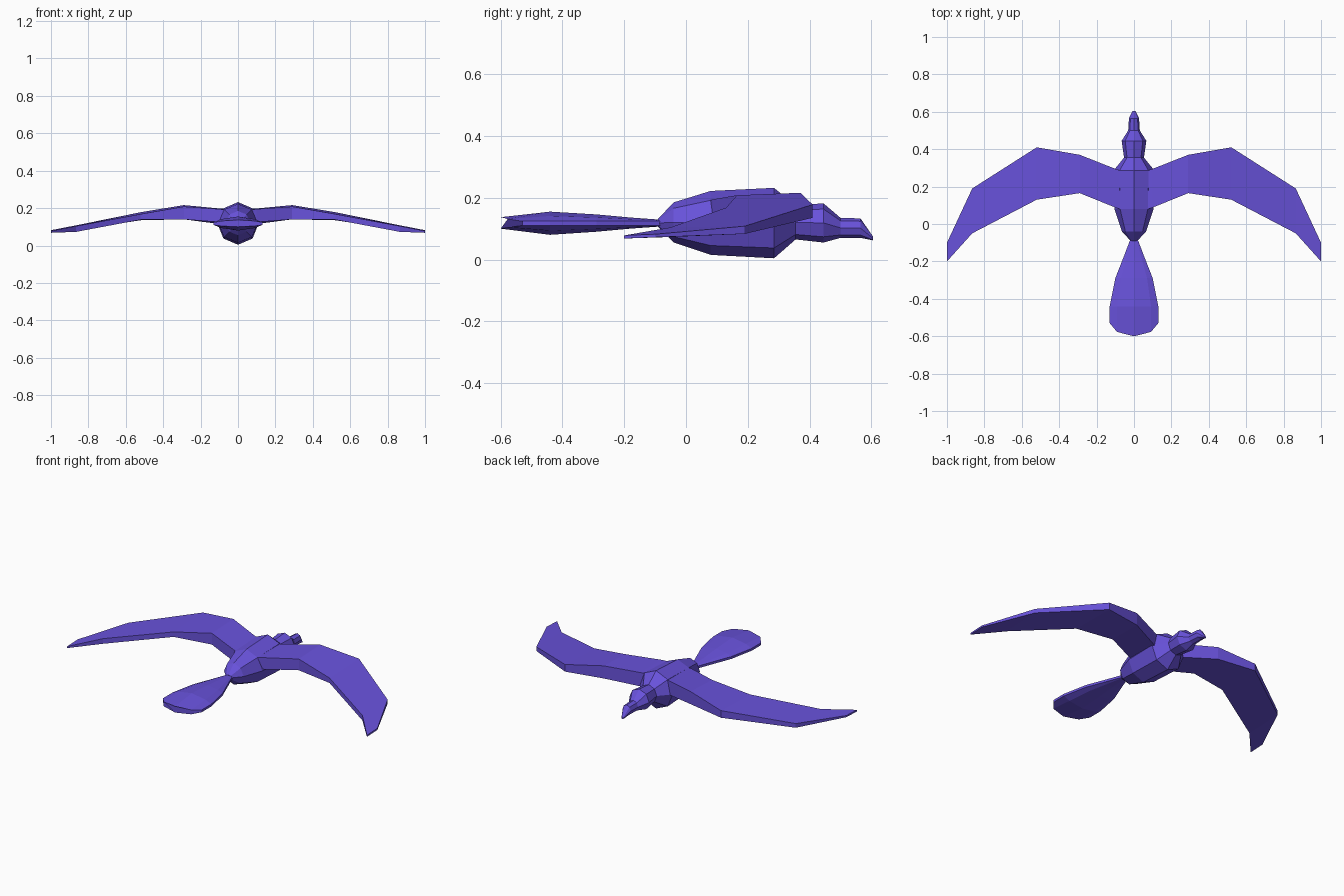
import bpy, bmesh, math

if "Cube" in bpy.data.objects:
    bpy.data.objects.remove(bpy.data.objects["Cube"])

purple = bpy.data.materials.new("violet")
purple.diffuse_color = (0.14, 0.085, 0.71, 1)
purple.use_nodes = True
purple.node_tree.nodes["Principled BSDF"].inputs["Base Color"].default_value = purple.diffuse_color


def loft(name, rings, mirror=False):
    """Skin a list of equal-length closed rings and cap both ends."""
    bm = bmesh.new()
    loops = [[bm.verts.new(p) for p in ring] for ring in rings]
    n = len(loops[0])
    for a, b in zip(loops, loops[1:]):
        for i in range(n):
            j = (i + 1) % n
            bm.faces.new((a[i], a[j], b[j], b[i]))
    bm.faces.new(loops[0])
    bm.faces.new(loops[-1])
    bmesh.ops.recalc_face_normals(bm, faces=bm.faces)
    me = bpy.data.meshes.new(name)
    bm.to_mesh(me)
    bm.free()
    me.materials.append(purple)
    ob = bpy.data.objects.new(name, me)
    bpy.context.collection.objects.link(ob)
    if mirror:
        ob.modifiers.new("mirror", 'MIRROR')
    return ob


def octagon(y, half_width, low, high):
    mid, r = (low + high) / 2, (high - low) / 2
    return [(half_width * math.sin(k * math.pi / 4), y,
             mid + r * math.cos(k * math.pi / 4)) for k in range(8)]


# Body, neck, head and beak: y, half width, bottom, top
loft("body_and_head", [octagon(*s) for s in (
    (-0.09, 0.018, 0.105, 0.132),
    (-0.04, 0.065, 0.055, 0.185),
    (0.08, 0.105, 0.015, 0.222),
    (0.285, 0.11, 0.004, 0.232),
    (0.355, 0.053, 0.065, 0.175),
    (0.445, 0.066, 0.055, 0.182),
    (0.50, 0.031, 0.070, 0.135),
    (0.565, 0.027, 0.070, 0.133),
    (0.605, 0.007, 0.062, 0.075))])


# Wings: x, then leading edge (y, bottom, top), then trailing edge
def wing_section(x, lead, trail):
    (yl, bl, tl), (yt, bt, tt) = lead, trail
    return [(x, yl, bl), (x, yl, tl), (x, yt, tt), (x, yt, bt)]


loft("wings", [wing_section(*s) for s in (
    (0.06, (0.28, 0.110, 0.195), (0.075, 0.120, 0.190)),
    (0.10, (0.295, 0.115, 0.198), (0.088, 0.125, 0.195)),
    (0.29, (0.37, 0.140, 0.216), (0.165, 0.140, 0.208)),
    (0.52, (0.41, 0.135, 0.178), (0.13, 0.138, 0.168)),
    (0.865, (0.19, 0.083, 0.108), (-0.05, 0.073, 0.104)),
    (1.00, (-0.10, 0.072, 0.082), (-0.20, 0.068, 0.078)))], mirror=True)


# Tail fan: thick along the middle, thin at the sides
def tail_section(ys, w, low, high):
    y0, y1, y2 = ys  # centre, shoulder, side
    up, dn = 0.124, 0.110
    top = [(-w, y2, up), (-0.7 * w, y1, up + 0.55 * (high - up)), (0, y0, high),
           (0.7 * w, y1, up + 0.55 * (high - up)), (w, y2, up)]
    bot = [(w, y2, dn), (0.7 * w, y1, dn + 0.55 * (low - dn)), (0, y0, low),
           (-0.7 * w, y1, dn + 0.55 * (low - dn)), (-w, y2, dn)]
    return top + bot


loft("tail", [tail_section(*s) for s in (
    ((-0.07,) * 3, 0.015, 0.108, 0.128),
    ((-0.18,) * 3, 0.057, 0.100, 0.136),
    ((-0.29,) * 3, 0.100, 0.090, 0.146),
    ((-0.44,) * 3, 0.130, 0.080, 0.155),
    ((-0.60, -0.577, -0.53), 0.130, 0.100, 0.137))])
